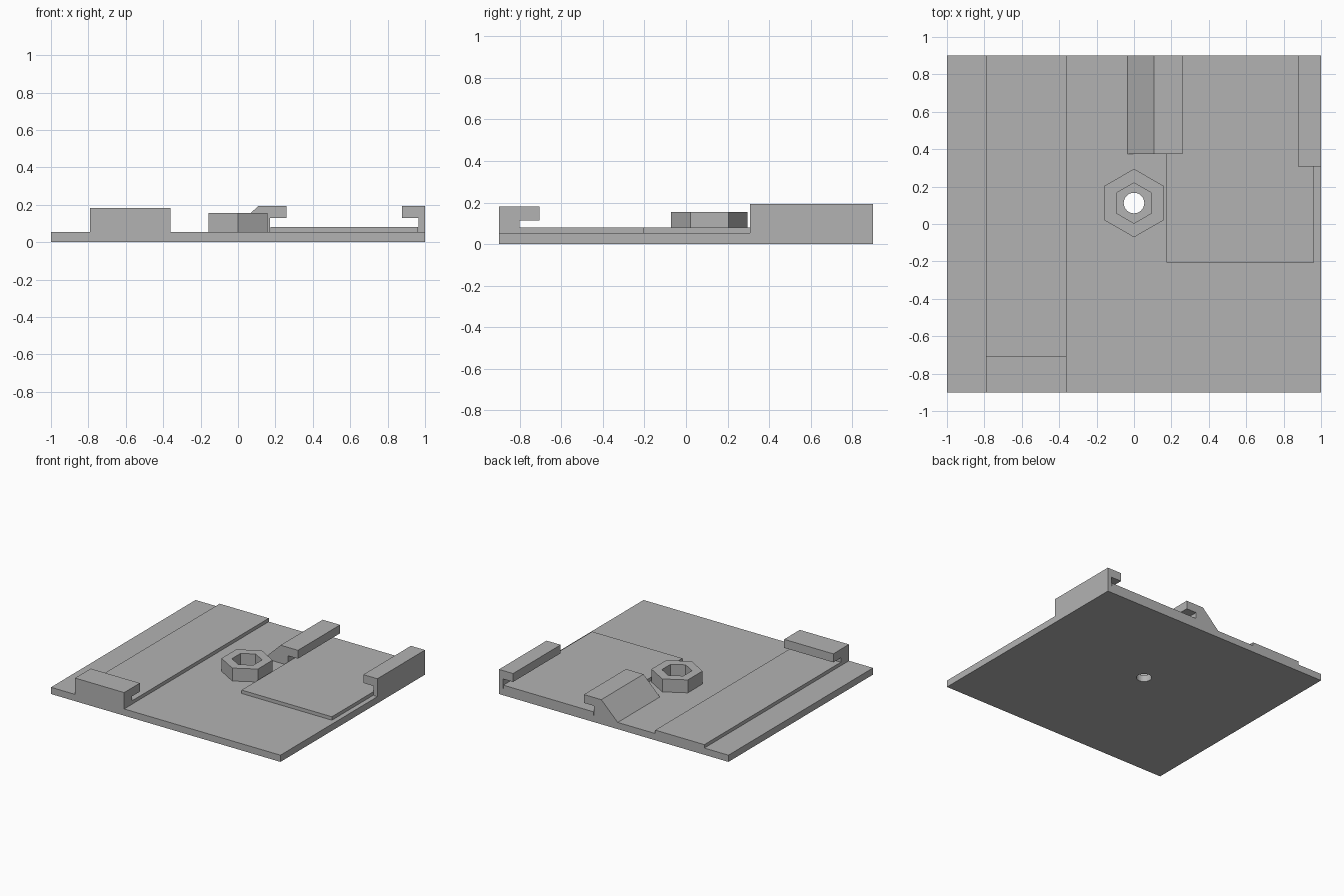
import bpy
import bmesh
import math
from mathutils import Vector

cube = bpy.data.objects.get("Cube")
if cube:
    bpy.data.objects.remove(cube, do_unlink=True)

# Single grey plastic
grey = bpy.data.materials.new("grey plastic")
grey.use_nodes = True
colour = (0.45, 0.45, 0.45, 1)
grey.diffuse_color = colour
grey.node_tree.nodes["Principled BSDF"].inputs["Base Color"].default_value = colour

HALF_X, HALF_Y = 1.0, 0.9
BASE_TOP, PAD_TOP = 0.053, 0.08
NUT_CENTRE = (0, 0.112)


def extrude(name, points, offset):
    """Solid prism made from a planar outline swept along an offset."""
    bm = bmesh.new()
    face = bm.faces.new([bm.verts.new(p) for p in points])
    sweep = bmesh.ops.extrude_face_region(bm, geom=[face], use_keep_orig=True)
    moved = [v for v in sweep["geom"] if isinstance(v, bmesh.types.BMVert)]
    bmesh.ops.translate(bm, verts=moved, vec=Vector(offset))
    bmesh.ops.recalc_face_normals(bm, faces=bm.faces)
    mesh = bpy.data.meshes.new(name)
    bm.to_mesh(mesh)
    bm.free()
    mesh.materials.append(grey)
    obj = bpy.data.objects.new(name, mesh)
    bpy.context.collection.objects.link(obj)
    return obj


def box(name, x0, x1, y0, y1, z0, z1):
    outline = [(x0, y0, z0), (x1, y0, z0), (x1, y1, z0), (x0, y1, z0)]
    return extrude(name, outline, (0, 0, z1 - z0))


def prism(name, sides, radius, z0, z1):
    """Upright regular prism around the nut axis, one corner towards +y."""
    cx, cy = NUT_CENTRE
    angles = [math.tau * i / sides for i in range(sides)]
    outline = [(cx + radius * math.sin(a), cy + radius * math.cos(a), z0) for a in angles]
    return extrude(name, outline, (0, 0, z1 - z0))


def cut(target, cutter):
    mod = target.modifiers.new("opening", "BOOLEAN")
    mod.operation = "DIFFERENCE"
    mod.solver = "EXACT"
    mod.object = cutter
    cutter.hide_render = True
    cutter.hide_set(True)
    bpy.context.view_layer.update()
    result = bpy.data.meshes.new_from_object(
        target.evaluated_get(bpy.context.evaluated_depsgraph_get()))
    target.modifiers.clear()
    target.data = result
    bpy.data.objects.remove(cutter, do_unlink=True)


# Base plate with the round bolt hole
base = box("base_plate", -HALF_X, HALF_X, -HALF_Y, HALF_Y, 0, BASE_TOP)
cut(base, prism("bolt_hole", 32, 0.055, -0.1, 0.2))

# Hexagonal nut holder
nut = prism("nut_holder", 6, 0.183, BASE_TOP, 0.155)
cut(nut, prism("nut_socket", 6, 0.108, 0, 0.3))

# Raised pads
box("long_pad", -0.79, -0.362, -0.8, HALF_Y, BASE_TOP, PAD_TOP)
box("wide_pad", 0.175, 0.962, -0.205, HALF_Y, BASE_TOP, PAD_TOP)

# Front clip, hooked towards the back
clip = [(-0.9, BASE_TOP), (-0.8, BASE_TOP), (-0.8, 0.115), (-0.705, 0.115),
        (-0.705, 0.182), (-0.9, 0.182)]
extrude("front_clip", [(-0.79, y, z) for y, z in clip], (0.428, 0, 0))

# Side rail, hooked towards the middle
rail = [(1, BASE_TOP), (0.965, BASE_TOP), (0.965, 0.128), (0.877, 0.128),
        (0.877, 0.194), (1, 0.194)]
extrude("side_rail", [(x, 0.307, z) for x, z in rail], (0, HALF_Y - 0.307, 0))

# Centre rail with a sloped back, hooked towards the side rail
ramp = [(-0.035, BASE_TOP), (0.172, BASE_TOP), (0.172, 0.128), (0.26, 0.128),
        (0.26, 0.194), (0.108, 0.194)]
extrude("centre_rail", [(x, 0.375, z) for x, z in ramp], (0, HALF_Y - 0.375, 0))
